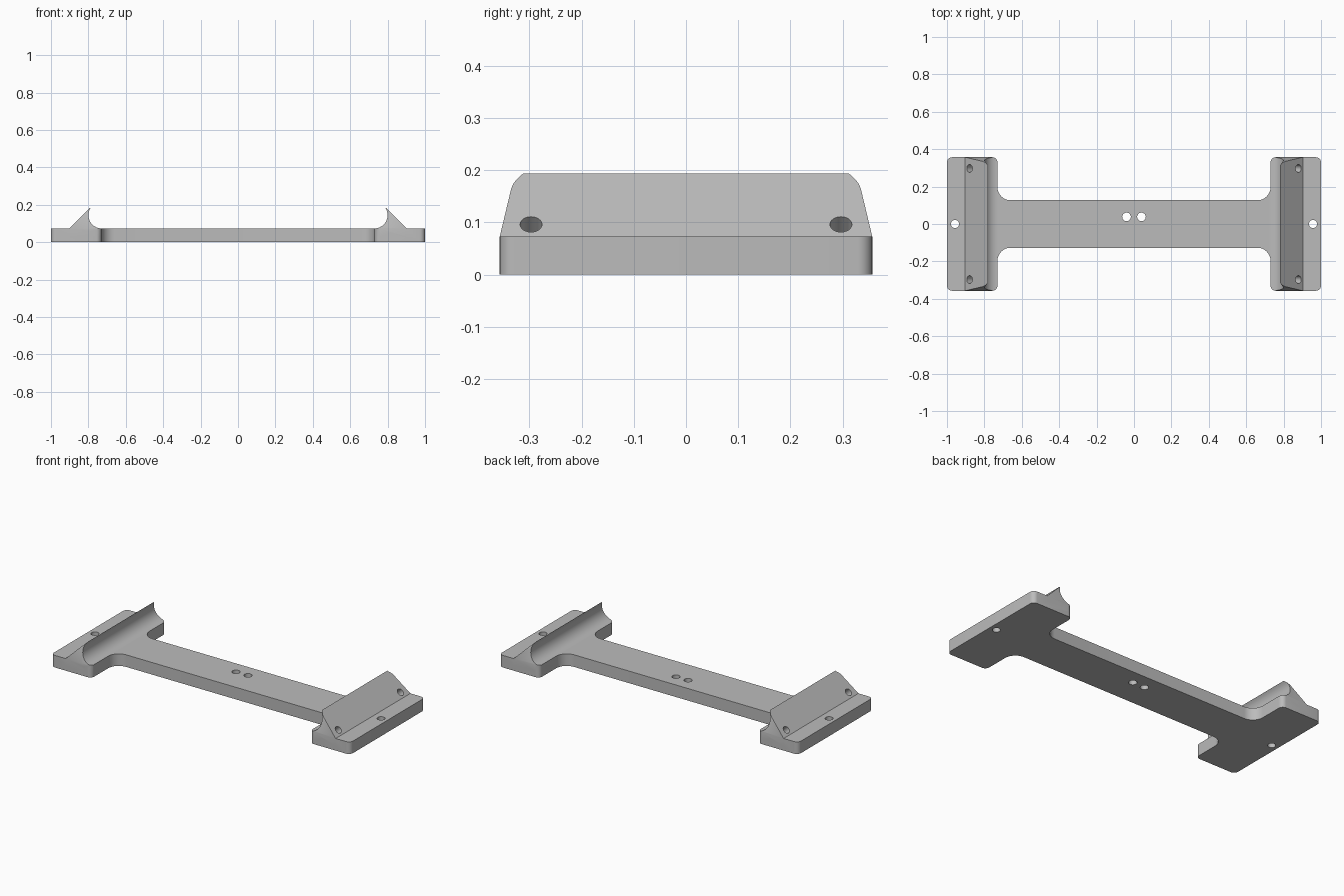
import bpy, bmesh
from math import sin, cos, pi, radians
from mathutils import Vector

if "Cube" in bpy.data.objects:
    bpy.data.objects.remove(bpy.data.objects["Cube"])

THICK = 0.073          # plate thickness
END_X, END_Y = 1.0, 0.357
INNER_X, BAR_Y = 0.73, 0.127

grey = bpy.data.materials.new("plain_grey")
grey.use_nodes = True
grey.diffuse_color = (0.5, 0.5, 0.5, 1)
grey.node_tree.nodes["Principled BSDF"].inputs["Base Color"].default_value = (0.5, 0.5, 0.5, 1)


def prism(name, points, axis, lo, hi):
    """Extrude a closed 2D outline along x, y or z."""
    place = {"x": lambda a, b, t: (t, a, b),
             "y": lambda a, b, t: (a, t, b),
             "z": lambda a, b, t: (a, b, t)}[axis]
    bm = bmesh.new()
    rings = [[bm.verts.new(place(a, b, t)) for a, b in points] for t in (lo, hi)]
    n = len(points)
    for ring in rings:
        bm.faces.new(ring)
    for i in range(n):
        j = (i + 1) % n
        bm.faces.new((rings[0][i], rings[0][j], rings[1][j], rings[1][i]))
    bmesh.ops.recalc_face_normals(bm, faces=bm.faces)
    mesh = bpy.data.meshes.new(name)
    bm.to_mesh(mesh)
    bm.free()
    mesh.materials.append(grey)
    obj = bpy.data.objects.new(name, mesh)
    bpy.context.collection.objects.link(obj)
    return obj


def rounded(corners, steps=8):
    """Round every (x, y, radius) right-angled corner of an outline."""
    out = []
    for i, (x, y, r) in enumerate(corners):
        p = Vector((x, y))
        a = (Vector(corners[i - 1][:2]) - p).normalized() * r
        b = (Vector(corners[(i + 1) % len(corners)][:2]) - p).normalized() * r
        for k in range(steps + 1):
            t = k / steps * pi / 2
            out.append(tuple(p + a * (1 - sin(t)) + b * (1 - cos(t))))
    return out


def combine(target, tool, operation):
    mod = target.modifiers.new("combine", "BOOLEAN")
    mod.solver = "EXACT"
    mod.operation = operation
    mod.object = tool
    bpy.context.view_layer.objects.active = target
    bpy.ops.object.modifier_apply(modifier=mod.name)
    bpy.data.objects.remove(tool)


def drill(target, centre, radius, depth, direction=(0, 0, 1)):
    """Cut a round hole centred on a point, along a direction."""
    bpy.ops.mesh.primitive_cylinder_add(
        vertices=32, radius=radius, depth=depth, location=centre,
        rotation=Vector(direction).to_track_quat("Z", "Y").to_euler())
    tool = bpy.context.object
    tool.data.materials.append(grey)
    combine(target, tool, "DIFFERENCE")


# H-shaped plate outline with rounded ends and filleted inner corners
quarter = [(INNER_X, BAR_Y, 0.07), (INNER_X, END_Y, 0.028), (END_X, END_Y, 0.028)]
right_half = quarter + [(x, -y, r) for x, y, r in reversed(quarter)]
outline = rounded(right_half + [(-x, -y, r) for x, y, r in right_half])
body = prism("mounting_bracket", outline, "z", 0, THICK)

# Wedge section: sloped outer face, concave cradle on the inside
CX, R = 0.728, 0.0715
arc = [(CX + R * cos(radians(a)), THICK + R + R * sin(radians(a)))
       for a in [-90 + 134 * k / 28 for k in range(29)]]
section = arc + [(0.903, THICK), (0.903, 0.03), (CX, 0.03)]

# Tapered end shape of each wedge, seen from the side
taper = [(0.357, 0.01), (0.357, THICK), (0.335, 0.165), (0.331, 0.174),
         (0.325, 0.182), (0.311, 0.195), (0.309, 0.21)]
taper += [(-y, z) for y, z in reversed(taper)]

for side in (1, -1):
    wedge = prism("wedge", [(side * x, z) for x, z in section], "y", -0.4, 0.4)
    combine(wedge, prism("taper_tool", taper, "x", -1.1, 1.1), "INTERSECT")
    combine(wedge, prism("outline_tool", outline, "z", 0.02, 0.3), "INTERSECT")
    combine(body, wedge, "UNION")

# Holes: centre pair, one per end, and two angled ones on each wedge
for side in (1, -1):
    drill(body, (side * 0.04, 0.038, THICK / 2), 0.023, 0.3)
    drill(body, (side * 0.957, 0, THICK / 2), 0.022, 0.3)
    for y in (0.297, -0.297):
        drill(body, (side * 0.879, y, 0.096), 0.021, 0.15, (side, 0, 1))

bpy.ops.object.select_all(action="DESELECT")
body.select_set(True)
bpy.context.view_layer.objects.active = body
bpy.ops.object.shade_smooth_by_angle(angle=radians(25))
